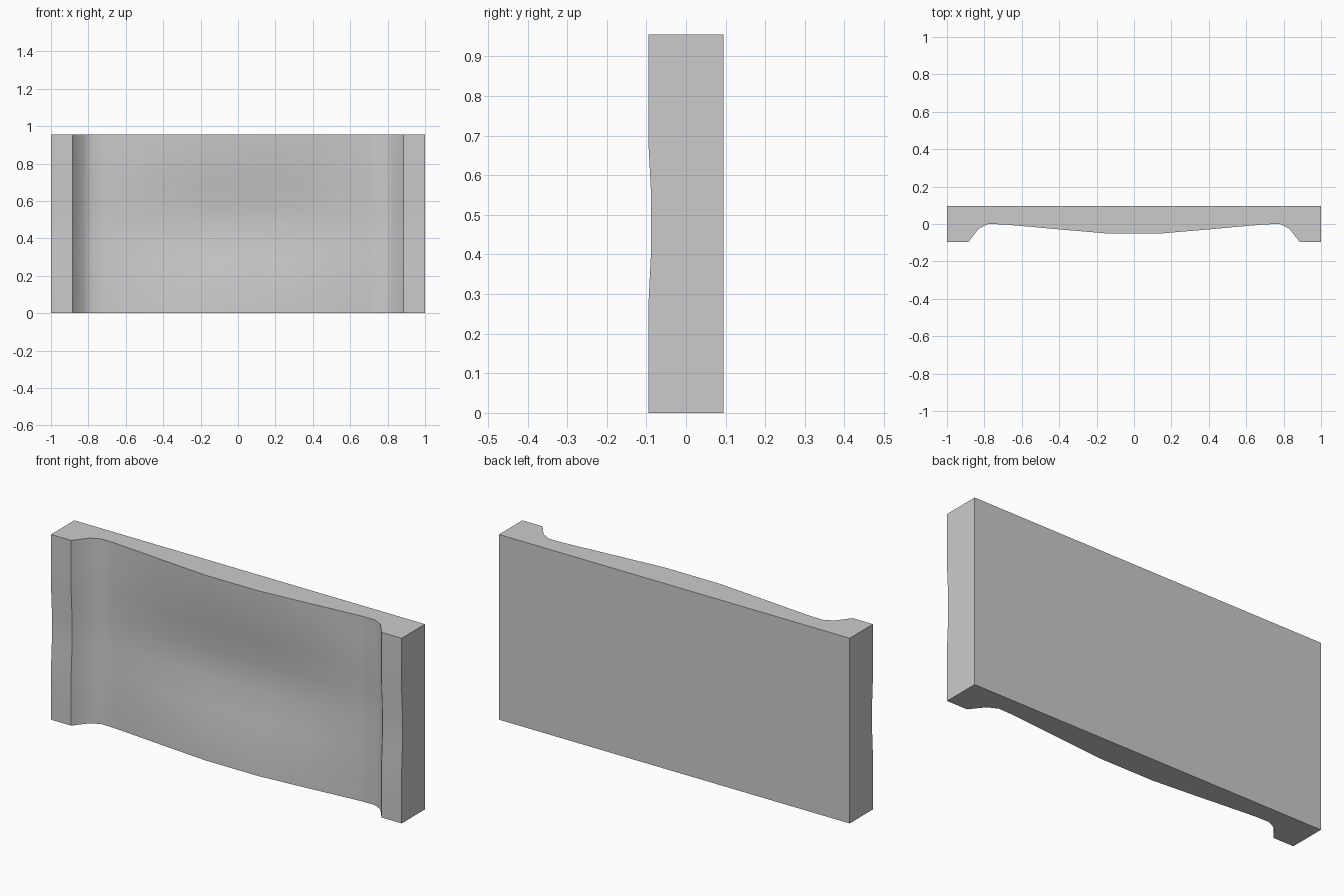
import bpy, bmesh, math

if "Cube" in bpy.data.objects:
    bpy.data.objects.remove(bpy.data.objects["Cube"])

BACK = 0.095

# Half profile across the width: (x, front y of the base shape, forward belly)
half = [(1.0, -0.095, 0), (0.885, -0.095, 0), (0.83, -0.025, 0),
        (0.78, 0.0, 0), (0.70, 0.0, 0.002), (0.55, 0.0, 0.015),
        (0.40, 0.0, 0.029), (0.15, 0.0, 0.05)]
columns = [(-x, y, b) for x, y, b in half] + half[::-1]

# Rows up the height: (z, belly amount, overall recess)
rows = [(0, 1, 0), (0.10, 0.90, 0), (0.27, 0.42, 0), (0.41, 0.06, 0.007),
        (0.55, 0.06, 0.007), (0.685, 0.42, 0), (0.855, 0.90, 0), (0.955, 1, 0)]

# Shaped front surface
bm = bmesh.new()
grid = [[bm.verts.new((x, y - b * k + r, z)) for x, y, b in columns]
        for z, k, r in rows]
for low, high in zip(grid, grid[1:]):
    for i in range(len(columns) - 1):
        bm.faces.new((low[i], low[i + 1], high[i + 1], high[i]))

# Side walls and flat back
rim = [e for e in bm.edges if e.is_boundary]
new = bmesh.ops.extrude_edge_only(bm, edges=rim)["geom"]
for v in new:
    if isinstance(v, bmesh.types.BMVert):
        v.co.y = BACK
bmesh.ops.holes_fill(bm, edges=[e for e in bm.edges if e.is_boundary], sides=0)
bmesh.ops.recalc_face_normals(bm, faces=bm.faces[:])

mesh = bpy.data.meshes.new("curved_panel")
bm.to_mesh(mesh)
bm.free()
panel = bpy.data.objects.new("curved_panel", mesh)
bpy.context.collection.objects.link(panel)

# Smooth the belly, keep the outer edges crisp
bpy.context.view_layer.objects.active = panel
panel.select_set(True)
bpy.ops.object.shade_smooth_by_angle(angle=math.radians(35))
